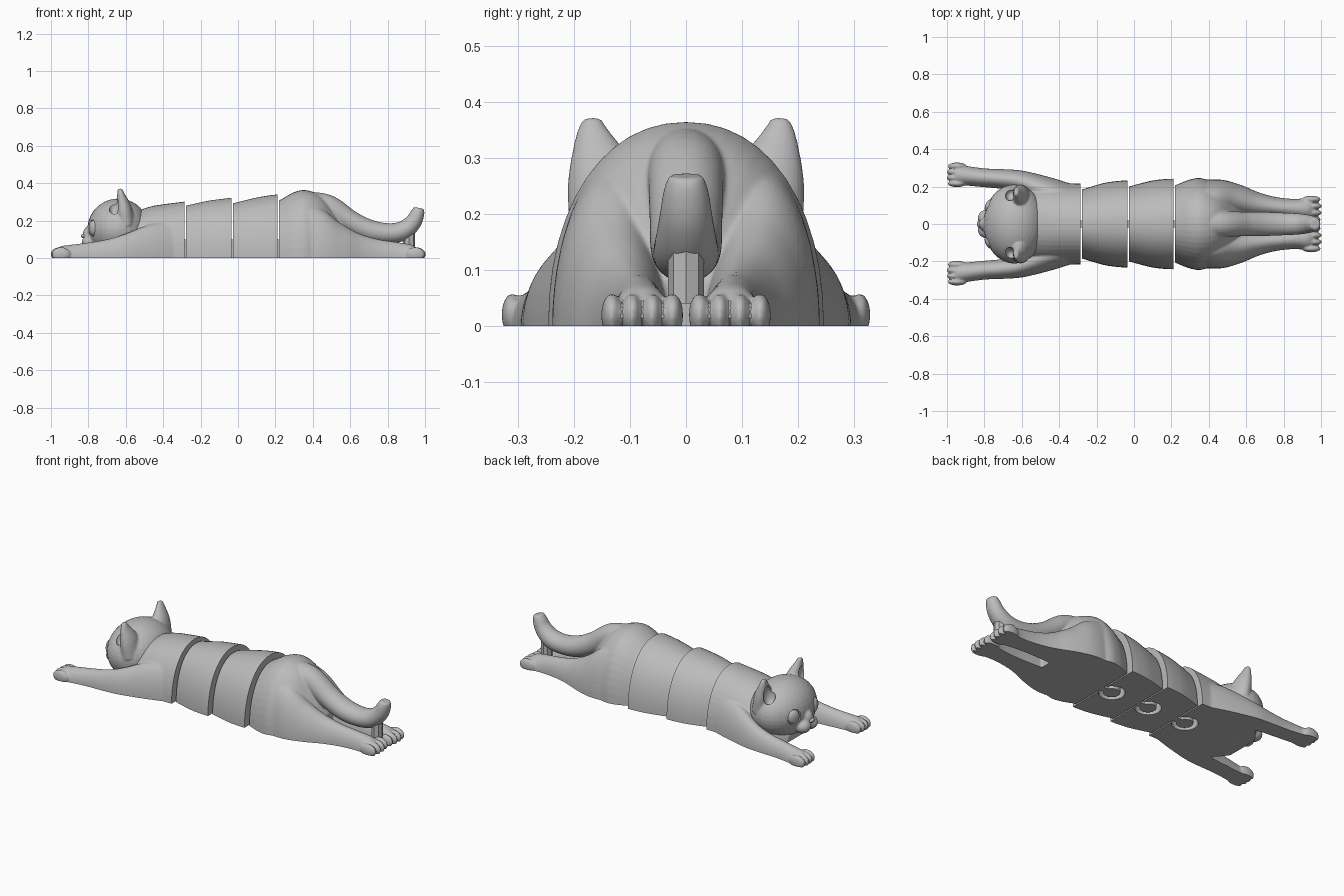
import bpy, bmesh, math
from mathutils import Vector, Matrix

if "Cube" in bpy.data.objects:
    bpy.data.objects.remove(bpy.data.objects["Cube"])

grey = bpy.data.materials.new("plain grey")
grey.use_nodes = True
grey.diffuse_color = (0.5, 0.5, 0.5, 1)
grey.node_tree.nodes["Principled BSDF"].inputs["Base Color"].default_value = (0.5, 0.5, 0.5, 1)
SEAMS = (-0.285, -0.035, 0.212)
GAP = 0.008


def loft(bm, stations, power=2.0, sides=48, steps=6):
    """Closed smooth tube through stations (x, y, z, half width, half height)."""
    pts = [Vector(s) for s in stations]
    path = []
    for i in range(len(pts) - 1):
        a, b, c, d = (pts[max(i - 1, 0)], pts[i], pts[i + 1], pts[min(i + 2, len(pts) - 1)])
        for k in range(steps):
            t = k / steps
            path.append(b + ((c - a) * t + (2 * a - 5 * b + 4 * c - d) * t * t
                             + (3 * b - a - 3 * c + d) * t ** 3) / 2)
    path.append(pts[-1])
    rings = []
    for i, p in enumerate(path):
        tan = (path[min(i + 1, len(path) - 1)] - path[max(i - 1, 0)]).to_3d().normalized()
        side = (Vector((0, 1, 0)) - tan * tan.y).normalized()
        up = tan.cross(side)
        ring = []
        for k in range(sides):
            a = 2 * math.pi * k / sides
            c, s = math.cos(a), math.sin(a)
            u = math.copysign(abs(c) ** (2 / power), c) * p[3]
            v = math.copysign(abs(s) ** (2 / power), s) * p[4]
            ring.append(bm.verts.new(p.to_3d() + side * u + up * v))
        rings.append(ring)
    faces = [bm.faces.new(rings[0]), bm.faces.new(rings[-1])]
    for r, q in zip(rings, rings[1:]):
        for k in range(sides):
            n = (k + 1) % sides
            faces.append(bm.faces.new((r[k], r[n], q[n], q[k])))
    bmesh.ops.recalc_face_normals(bm, faces=faces)


def ball(bm, centre, radii, turn=0):
    m = Matrix.Translation(centre) @ Matrix.Rotation(turn, 4, "Z") @ Matrix.Diagonal((*radii, 1))
    bmesh.ops.create_uvsphere(bm, u_segments=32, v_segments=20, radius=1, matrix=m)


def box(bm, x0, x1, y, z0, z1):
    m = (Matrix.Translation(((x0 + x1) / 2, 0, (z0 + z1) / 2))
         @ Matrix.Diagonal((x1 - x0, 2 * y, z1 - z0, 1)))
    bmesh.ops.create_cube(bm, size=1, matrix=m)


def disc(bm, x, radius, z0, z1, sides=32):
    bmesh.ops.create_cone(bm, cap_ends=True, segments=sides, radius1=radius, radius2=radius,
                          depth=z1 - z0, matrix=Matrix.Translation((x, 0, (z0 + z1) / 2)))


def make(name, bm):
    mesh = bpy.data.meshes.new(name)
    bm.to_mesh(mesh)
    bm.free()
    ob = bpy.data.objects.new(name, mesh)
    bpy.context.collection.objects.link(ob)
    mesh.materials.append(grey)
    return ob


def cutter(build):
    bm = bmesh.new()
    build(bm)
    ob = make("cutter", bm)
    ob.hide_render = True
    return ob


def finish(ob, cuts=(), blend=True):
    """Blend the overlapping forms, apply the cuts and shade smoothly."""
    if blend:
        r = ob.modifiers.new("blend", "REMESH")
        r.mode, r.voxel_size = "VOXEL", 0.006
        s = ob.modifiers.new("soften", "SMOOTH")
        s.factor, s.iterations = 0.5, 3
    for op, tool in cuts:
        b = ob.modifiers.new("cut", "BOOLEAN")
        b.operation, b.object, b.solver = op, tool, "EXACT"
    bpy.context.view_layer.update()
    mesh = bpy.data.meshes.new_from_object(ob.evaluated_get(bpy.context.evaluated_depsgraph_get()))
    ob.modifiers.clear()
    ob.data = mesh
    mesh.materials.clear()
    mesh.materials.append(grey)
    for _, tool in cuts:
        bpy.data.objects.remove(tool)
    bpy.ops.object.select_all(action="DESELECT")
    ob.select_set(True)
    bpy.context.view_layer.objects.active = ob
    bpy.ops.object.shade_smooth_by_angle(angle=math.radians(35))


def clip(x0, x1):
    return ("INTERSECT", cutter(lambda bm: box(bm, x0, x1, 1, 0, 1)))


def socket(seam):
    # Round pocket opening backwards through the rear wall
    def slot(bm):
        disc(bm, seam - 0.06, 0.07, -0.1, 0.13)
    def mouth(bm):
        box(bm, seam - 0.06, seam + 0.05, 0.035, -0.1, 0.129)
    return [("DIFFERENCE", cutter(slot)), ("DIFFERENCE", cutter(mouth))]


def toes(bm, x, y, spread):
    for k in (-1.5, -0.5, 0.5, 1.5):
        ball(bm, (x - math.copysign(abs(k) * 0.006, x), y + k * spread, 0.02), (0.05, 0.019, 0.038))


# Front body with outstretched arms
bm = bmesh.new()
loft(bm, [(-0.74, 0, 0, 0.10, 0.07), (-0.68, 0, 0, 0.17, 0.15), (-0.58, 0, 0, 0.2, 0.23),
          (-0.48, 0, 0, 0.215, 0.272), (-0.38, 0, 0, 0.217, 0.29), (-0.2, 0, 0, 0.215, 0.312)], 2.15)
for s in (-1, 1):
    loft(bm, [(-0.35, s * 0.13, 0, 0.085, 0.2), (-0.47, s * 0.175, 0, 0.078, 0.18),
              (-0.6, s * 0.225, 0, 0.06, 0.13), (-0.7, s * 0.24, 0, 0.053, 0.1),
              (-0.8, s * 0.247, 0, 0.05, 0.083), (-0.9, s * 0.258, 0, 0.052, 0.07),
              (-0.95, s * 0.263, 0, 0.056, 0.062), (-0.97, s * 0.263, 0, 0.045, 0.04)])
    toes(bm, -0.955, s * 0.263, 0.031)
finish(make("front_body", bm), [clip(-1.1, SEAMS[0])] + socket(SEAMS[0]))

# Two middle shells, each flaring out over the next one
for name, a, b, sizes in (("middle_body_front", SEAMS[0], SEAMS[1], (0.185, 0.28, 0.232, 0.322)),
                          ("middle_body_rear", SEAMS[1], SEAMS[2], (0.2, 0.292, 0.242, 0.34))):
    y0, z0, y1, z1 = sizes
    bm = bmesh.new()
    loft(bm, [(a + GAP, 0, 0, y0, z0), (a + 0.12, 0, 0, y0 * 0.3 + y1 * 0.7, (z0 + z1) / 2 + 0.004),
              (b - 0.05, 0, 0, y1 - 0.002, z1 - 0.006), (b, 0, 0, y1, z1)], 2.15, 72)
    finish(make(name, bm), [clip(-1, 1)] + socket(b), blend=False)

# Rear body with hind legs and curled tail
bm = bmesh.new()
loft(bm, [(0.14, 0, 0, 0.18, 0.27), (0.22, 0, 0, 0.207, 0.308), (0.3, 0, 0, 0.238, 0.352),
          (0.37, 0, 0, 0.243, 0.362), (0.46, 0, 0, 0.2, 0.32), (0.55, 0, 0, 0.12, 0.2),
          (0.6, 0, 0, 0.06, 0.1)], 2.15)
loft(bm, [(0.36, 0, 0.285, 0.07, 0.07), (0.48, 0, 0.272, 0.068, 0.066), (0.6, 0, 0.195, 0.065, 0.06),
          (0.7, 0, 0.148, 0.064, 0.058), (0.8, 0, 0.132, 0.06, 0.054), (0.88, 0, 0.145, 0.056, 0.052),
          (0.935, 0, 0.19, 0.048, 0.045), (0.96, 0, 0.24, 0.04, 0.037), (0.967, 0, 0.268, 0.03, 0.027)])
for s in (-1, 1):
    loft(bm, [(0.33, s * 0.13, 0, 0.1, 0.3), (0.45, s * 0.13, 0, 0.108, 0.26),
              (0.55, s * 0.12, 0, 0.092, 0.185), (0.65, s * 0.102, 0, 0.07, 0.13),
              (0.75, s * 0.09, 0, 0.055, 0.1), (0.85, s * 0.082, 0, 0.052, 0.085),
              (0.93, s * 0.079, 0, 0.06, 0.07), (0.965, s * 0.078, 0, 0.055, 0.045)])
    toes(bm, 0.957, s * 0.078, 0.036)
finish(make("rear_body", bm), [clip(SEAMS[2] + GAP, 1.1)])

# Link knobs that sit in the sockets
for i, seam in enumerate(SEAMS):
    bm = bmesh.new()
    disc(bm, seam - 0.06, 0.045, 0, 0.11)
    box(bm, seam - 0.06, seam + 0.03, 0.02, 0, 0.1)
    finish(make("link_%d" % (i + 1), bm), blend=False)

# Small faceted post beneath the tail
bm = bmesh.new()
disc(bm, 0.915, 0.032, 0.04, 0.14, 8)
make("tail_post", bm)

# Head with cheeks, muzzle and ears
bm = bmesh.new()
ball(bm, (-0.64, 0, 0.155), (0.165, 0.212, 0.163))
ball(bm, (-0.785, 0, 0.125), (0.045, 0.04, 0.05))
for s in (-1, 1):
    ball(bm, (-0.785, s * 0.032, 0.085), (0.05, 0.045, 0.04))
    loft(bm, [(-0.6, s * 0.13, 0.19, 0.08, 0.05), (-0.612, s * 0.15, 0.27, 0.062, 0.042),
              (-0.625, s * 0.165, 0.335, 0.034, 0.022), (-0.632, s * 0.168, 0.37, 0.016, 0.012)])


def hollows(bm):
    # Ear hollows and eye sockets
    for s in (-1, 1):
        ball(bm, (-0.66, s * 0.16, 0.28), (0.03, 0.036, 0.058), s * -0.3)
        ball(bm, (-0.782, s * 0.1, 0.16), (0.018, 0.041, 0.047), s * -0.42)


finish(make("head", bm), [clip(-1, 0), ("DIFFERENCE", cutter(hollows))])

for s, side in ((-1, "right"), (1, "left")):
    bm = bmesh.new()
    ball(bm, (-0.775, s * 0.098, 0.16), (0.02, 0.035, 0.041), s * -0.42)
    finish(make(side + "_eye", bm), blend=False)

# Nose
bm = bmesh.new()
ball(bm, (-0.826, 0, 0.118), (0.014, 0.02, 0.012))
finish(make("nose", bm), blend=False)
